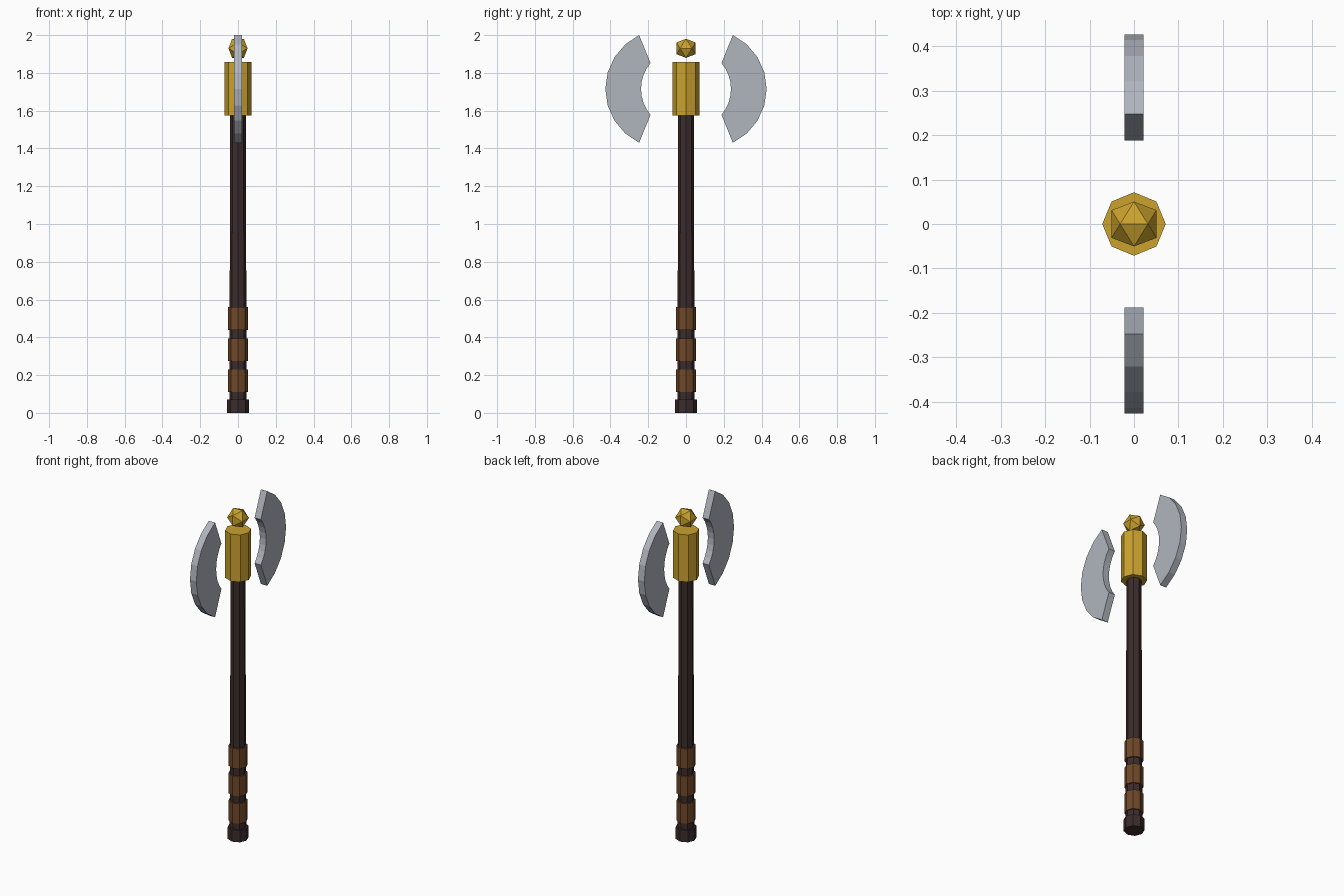
import bpy, bmesh, math

if "Cube" in bpy.data.objects:
    bpy.data.objects.remove(bpy.data.objects["Cube"])


def material(name, rgb):
    """Flat material from 0-255 display values."""
    def lin(c):
        c /= 255
        return c / 12.92 if c <= 0.04045 else ((c + 0.055) / 1.055) ** 2.4
    m = bpy.data.materials.new(name)
    m.diffuse_color = (*[lin(c) for c in rgb], 1)
    m.use_nodes = True
    m.node_tree.nodes["Principled BSDF"].inputs["Base Color"].default_value = m.diffuse_color
    return m


GOLD = material("gold", (203, 162, 46))
STEEL = material("steel", (176, 181, 190))
WOOD = material("dark_wood", (60, 44, 44))
LEATHER = material("leather", (112, 72, 40))


def finish(bm, name, mat):
    bmesh.ops.recalc_face_normals(bm, faces=bm.faces)
    me = bpy.data.meshes.new(name)
    bm.to_mesh(me)
    bm.free()
    me.materials.append(mat)
    obj = bpy.data.objects.new(name, me)
    bpy.context.collection.objects.link(obj)
    return obj


def rod(name, z0, z1, r0, r1, mat, sides=8):
    """Upright faceted cylinder with corners on the x and y axes."""
    bm = bmesh.new()
    rings = []
    for z, r in ((z0, r0), (z1, r1)):
        rings.append([bm.verts.new((r * math.cos(a), r * math.sin(a), z))
                      for a in (i * math.tau / sides for i in range(sides))])
    low, high = rings
    bm.faces.new(low)
    bm.faces.new(high)
    for i in range(sides):
        j = (i + 1) % sides
        bm.faces.new((low[i], low[j], high[j], high[i]))
    return finish(bm, name, mat)


def arc(tip_y, mid_y, half, segments=8):
    """Circular arc from lower tip to upper tip, bulging to mid_y."""
    sag = mid_y - tip_y
    r = (half * half + sag * sag) / (2 * sag)
    end = math.asin(half / r)
    return [(mid_y - r + r * math.cos(a), r * math.sin(a))
            for a in (-end + 2 * end * i / segments for i in range(segments + 1))]


def blade(name, side):
    """Crescent plate of constant thickness."""
    t, zc = 0.021, 1.715
    outer, inner = arc(0.248, 0.427, 0.285), arc(0.188, 0.238, 0.137)
    bm = bmesh.new()
    rows = [[bm.verts.new((x, side * y, zc + z)) for y, z in line]
            for line, x in ((outer, -t), (outer, t), (inner, t), (inner, -t))]
    for k in range(4):
        a, b = rows[k], rows[(k + 1) % 4]
        for i in range(len(a) - 1):
            bm.faces.new((a[i], a[i + 1], b[i + 1], b[i]))
    for end in (0, -1):
        bm.faces.new([row[end] for row in rows])
    return finish(bm, name, STEEL)


# Handle with end cap and grip wraps
rod("shaft", 0.02, 1.60, 0.046, 0.041, WOOD)
rod("pommel", 0.0, 0.072, 0.057, 0.057, WOOD)
for n in range(3):
    z = 0.11 + 0.165 * n
    rod(f"grip_wrap_{n + 1}", z, z + 0.12, 0.053, 0.053, LEATHER)

# Head socket
rod("head_socket", 1.574, 1.858, 0.0715, 0.0715, GOLD)

# Twenty-sided finial with its top edge along x
bm = bmesh.new()
long, short = 0.0505, 0.0312
for s in (-1, 1):
    for q in (-1, 1):
        for v in ((s * short, 0, q * long), (0, s * long, q * short),
                  (s * long, q * short, 0)):
            bm.verts.new((v[0], v[1], v[2] + 1.93))
bmesh.ops.convex_hull(bm, input=bm.verts)
finish(bm, "finial", GOLD)

# Twin blades
blade("front_blade", -1)
blade("back_blade", 1)
